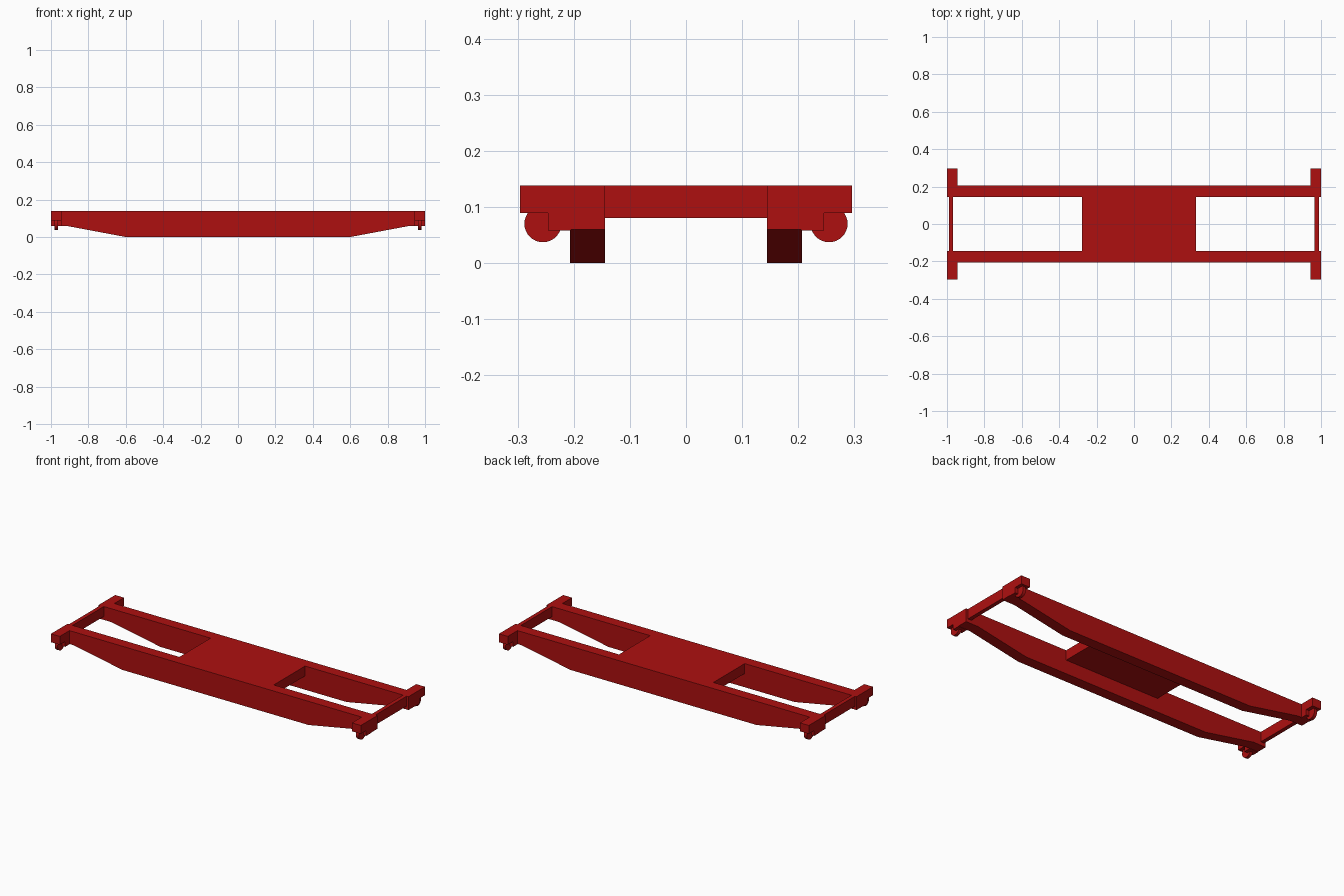
import bpy, bmesh, math
from mathutils import Matrix

if "Cube" in bpy.data.objects:
    bpy.data.objects.remove(bpy.data.objects["Cube"])

red = bpy.data.materials.new("crane red")
red.diffuse_color = (0.42, 0.005, 0.005, 1)
red.use_nodes = True
red.node_tree.nodes["Principled BSDF"].inputs["Base Color"].default_value = red.diffuse_color
TOP = 0.138


def finish(bm, name):
    bmesh.ops.recalc_face_normals(bm, faces=bm.faces[:])
    mesh = bpy.data.meshes.new(name)
    bm.to_mesh(mesh)
    bm.free()
    mesh.materials.append(red)
    ob = bpy.data.objects.new(name, mesh)
    bpy.context.collection.objects.link(ob)
    return ob


def prism(name, profile, to_start, offset):
    """Extrude a closed 2D profile; to_start maps (a, b) to a 3D point."""
    bm = bmesh.new()
    face = bm.faces.new([bm.verts.new(to_start(a, b)) for a, b in profile])
    new = bmesh.ops.extrude_face_region(bm, geom=[face])["geom"]
    bmesh.ops.translate(bm, vec=offset,
                        verts=[v for v in new if isinstance(v, bmesh.types.BMVert)])
    return finish(bm, name)


def box(name, x0, x1, y0, y1, z0, z1):
    return prism(name, [(x0, y0), (x1, y0), (x1, y1), (x0, y1)],
                 lambda a, b: (a, b, z0), (0, 0, z1 - z0))


# Tapered main girders
girder = [(-1, TOP), (-1, 0.06), (-0.92, 0.06), (-0.6, 0),
          (0.6, 0), (0.92, 0.06), (1, 0.06), (1, TOP)]
for side, s in (("front", -1), ("back", 1)):
    prism(side + "_girder", girder, lambda a, b: (a, s * 0.144, b), (0, s * 0.063, 0))

# Centre deck between the girders
box("centre_deck", -0.278, 0.332, -0.146, 0.146, 0.08, TOP)

# Thin cross ties at both ends
box("left_cross_tie", -0.99, -0.967, -0.146, 0.146, 0.08, TOP)
box("right_cross_tie", 0.965, 0.988, -0.146, 0.146, 0.08, TOP)

# Stepped wheel brackets and wheels at the four corners
bracket = [(0.205, TOP), (0.296, TOP), (0.296, 0.089), (0.246, 0.089),
           (0.246, 0.058), (0.205, 0.058)]
for end, e in (("left", -1), ("right", 1)):
    for side, s in (("front", -1), ("back", 1)):
        prism(f"{end}_{side}_bracket", bracket,
              lambda a, b: (e * 0.943, s * a, b), (e * 0.057, 0, 0))
        bm = bmesh.new()
        bmesh.ops.create_cone(
            bm, cap_ends=True, segments=32, radius1=0.033, radius2=0.033, depth=0.018,
            matrix=Matrix.Translation((e * 0.972, s * 0.255, 0.07))
            @ Matrix.Rotation(math.pi / 2, 4, "Y"))
        wheel = finish(bm, f"{end}_{side}_wheel")
        bpy.ops.object.select_all(action="DESELECT")
        wheel.select_set(True)
        bpy.context.view_layer.objects.active = wheel
        bpy.ops.object.shade_smooth_by_angle(angle=math.radians(30))
